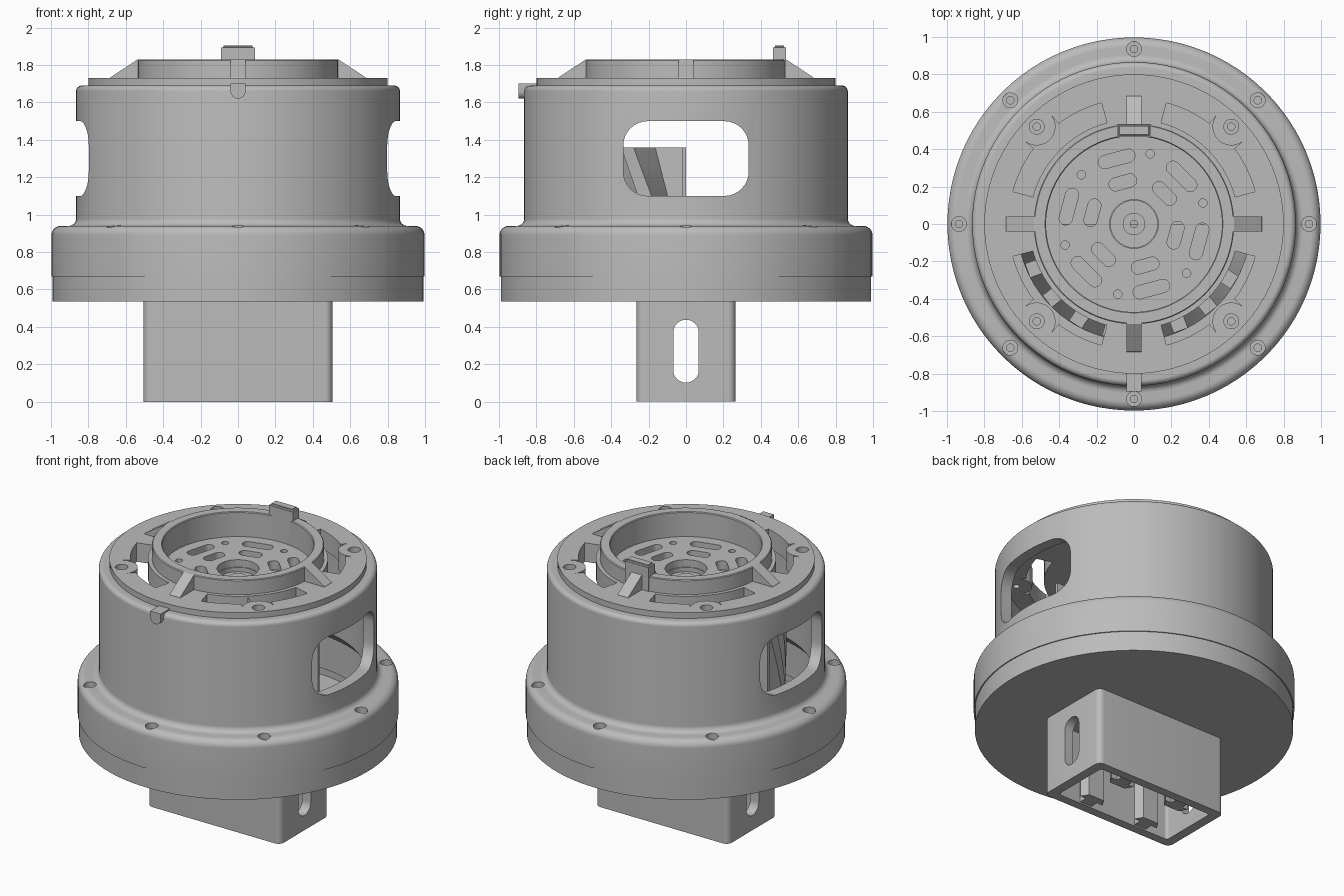
import bpy, bmesh
from math import sin, cos, pi, radians
from mathutils import Matrix, Vector

cube = bpy.data.objects.get("Cube")
if cube:
    bpy.data.objects.remove(cube, do_unlink=True)

grey = bpy.data.materials.new("plain grey")
grey.use_nodes = True
COLOR = (0.5, 0.5, 0.5, 1)
grey.diffuse_color = COLOR
grey.node_tree.nodes["Principled BSDF"].inputs["Base Color"].default_value = COLOR


def finish(bm, name):
    bmesh.ops.recalc_face_normals(bm, faces=bm.faces)
    mesh = bpy.data.meshes.new(name)
    bm.to_mesh(mesh)
    bm.free()
    mesh.materials.append(grey)
    obj = bpy.data.objects.new(name, mesh)
    bpy.context.collection.objects.link(obj)
    return obj


def smooth(obj):
    bpy.ops.object.select_all(action='DESELECT')
    obj.select_set(True)
    bpy.context.view_layer.objects.active = obj
    bpy.ops.object.shade_smooth_by_angle(angle=radians(30))


def prism(bm, outline, z0, z1, mat=Matrix()):
    low = [bm.verts.new(mat @ Vector((x, y, z0))) for x, y in outline]
    top = [bm.verts.new(mat @ Vector((x, y, z1))) for x, y in outline]
    bm.faces.new(low[::-1])
    bm.faces.new(top)
    n = len(low)
    for i in range(n):
        j = (i + 1) % n
        bm.faces.new((low[i], low[j], top[j], top[i]))


def lathe(name, profile, segs=96, closed=True):
    bm = bmesh.new()
    rings = [[bm.verts.new((r * cos(2 * pi * k / segs), r * sin(2 * pi * k / segs), z))
              for k in range(segs)] for r, z in profile]
    n = len(rings)
    for i in range(n if closed else n - 1):
        a, b = rings[i], rings[(i + 1) % n]
        for k in range(segs):
            m = (k + 1) % segs
            bm.faces.new((a[k], a[m], b[m], b[k]))
    if not closed:
        bm.faces.new(rings[0])
        bm.faces.new(rings[-1])
    return finish(bm, name)


def cut(obj, bm):
    cutter = finish(bm, "cutter")
    cutter.hide_render = True
    mod = obj.modifiers.new("cut", 'BOOLEAN')
    mod.operation, mod.solver, mod.object = 'DIFFERENCE', 'EXACT', cutter
    bpy.ops.object.select_all(action='DESELECT')
    bpy.context.view_layer.objects.active = obj
    bpy.ops.object.modifier_apply(modifier="cut")
    bpy.data.objects.remove(cutter, do_unlink=True)


def arc(cx, cy, r, a0, a1, n=8):
    return [(cx + r * cos(radians(a0 + (a1 - a0) * i / n)),
             cy + r * sin(radians(a0 + (a1 - a0) * i / n))) for i in range(n + 1)]


def circle(r, n=24):
    return arc(0, 0, r, 0, 360, n)[:-1]


def rounded(w, h, r):
    # rounded rectangle from half sizes
    corners = ((w - r, h - r), (r - w, h - r), (r - w, r - h), (w - r, r - h))
    return [p for i, (x, y) in enumerate(corners) for p in arc(x, y, r, 90 * i, 90 * i + 90)]


def polar(r, deg):
    return Matrix.Rotation(radians(deg), 4, 'Z') @ Matrix.Translation((r, 0, 0))


def box(bm, x0, x1, y0, y1, z0, z1, mat=Matrix()):
    prism(bm, [(x0, y0), (x1, y0), (x1, y1), (x0, y1)], z0, z1, mat)


ALONG_X = Matrix(((0, 0, 1, 0), (1, 0, 0, 0), (0, 1, 0, 0), (0, 0, 0, 1)))

# Lower disc of the flange
smooth(lathe("base_disc", [(0.99, 0.535), (0.99, 0.67), (0.85, 0.67), (0.85, 0.62)], closed=False))

# Housing: flange with rounded rim, cove and tall wall
housing = lathe("housing", [(0.84, 0.67), (0.997, 0.67)] + arc(0.947, 0.89, 0.05, 0, 90)
                + arc(0.905, 0.98, 0.04, 270, 180) + arc(0.835, 1.66, 0.03, 0, 90)
                + [(0.79, 1.69), (0.79, 0.96), (0.84, 0.9)])
bm = bmesh.new()
prism(bm, rounded(0.335, 0.2, 0.13), -2, 2, Matrix.Translation((0, 0, 1.3)) @ ALONG_X)
cut(housing, bm)
bm = bmesh.new()
for k in range(8):
    prism(bm, circle(0.04), 0.9, 1.0, polar(0.935, 45 * k))
cut(housing, bm)
bm = bmesh.new()
for k in range(8):
    prism(bm, circle(0.02), 0.8, 0.95, polar(0.935, 45 * k))
cut(housing, bm)
smooth(housing)

# Lid with a sunken cup, vents and air slots
lid = lathe("lid", [(0.13, 1.60), (0.8, 1.60), (0.8, 1.73), (0.535, 1.73), (0.535, 1.825),
                    (0.53, 1.83), (0.475, 1.83), (0.47, 1.825), (0.47, 1.66), (0.13, 1.66)])
bm = bmesh.new()
for k in range(4):
    a = 90 * k
    notch = arc(0.735 * cos(radians(45)), 0.735 * sin(radians(45)), 0.1, 305, 145, 12)
    slot = arc(0, 0, 0.56, 75, 15, 16) + arc(0, 0, 0.67, 15, 37, 8) + notch + arc(0, 0, 0.67, 53, 75, 8)
    prism(bm, slot, 1.5, 1.8, Matrix.Rotation(radians(a), 4, 'Z'))
    prism(bm, circle(0.04), 1.69, 1.8, polar(0.735, a + 45))
for k in range(6):
    prism(bm, rounded(0.035, 0.1, 0.034), 1.5, 1.75, polar(0.36, 60 * k + 45))
    prism(bm, rounded(0.035, 0.075, 0.034), 1.5, 1.75, polar(0.23, 60 * k + 45))
    prism(bm, circle(0.022), 1.5, 1.75, polar(0.385, 60 * k + 17))
cut(lid, bm)
bm = bmesh.new()
for k in range(4):
    prism(bm, circle(0.02), 1.5, 1.72, polar(0.735, 90 * k + 45))
cut(lid, bm)
smooth(lid)

# Recessed bearing seat in the cup floor
smooth(lathe("bearing_seat", [(0.02, 1.55), (0.15, 1.55), (0.15, 1.61), (0.125, 1.61),
                              (0.125, 1.58), (0.06, 1.58), (0.06, 1.6), (0.02, 1.6)], 48))

# Four sloping ribs bracing the cup
bm = bmesh.new()
for k in range(4):
    turn = Matrix.Rotation(radians(90 * k), 4, 'Z') @ Matrix(
        ((1, 0, 0, 0), (0, 0, -1, 0), (0, 1, 0, 0), (0, 0, 0, 1)))
    prism(bm, [(0.51, 1.72), (0.69, 1.72), (0.68, 1.735), (0.535, 1.83), (0.51, 1.83)], -0.04, 0.04, turn)
finish(bm, "cup_ribs")

# Tall key on the back of the cup rim
bm = bmesh.new()
box(bm, -0.09, 0.09, 0.465, 0.535, 1.70, 1.905)
bmesh.ops.bevel(bm, geom=[e for e in bm.edges if all(v.co.z > 1.9 for v in e.verts)],
                offset=0.012, segments=3, affect='EDGES')
smooth(finish(bm, "rim_key"))

# Round-ended locating tab on the front
bm = bmesh.new()
ALONG_Y = Matrix(((1, 0, 0, 0), (0, 0, 1, 0), (0, 1, 0, 0), (0, 0, 0, 1)))
prism(bm, [(0.04, 1.70)] + arc(0, 1.66, 0.04, 0, -180, 12) + [(-0.04, 1.70)], -0.895, -0.78, ALONG_Y)
smooth(finish(bm, "front_tab"))

# Half rotor inside: core, back plate and twisted blades
bm = bmesh.new()
prism(bm, arc(0, 0, 0.42, 180, 360, 32), 0.6, 1.36)
box(bm, -0.62, 0.62, -0.02, 0, 0.6, 1.36)
for k in range(9):
    rings = []
    for i in range(9):
        mat = Matrix.Rotation(radians(182 + 18 * k + 28 * (1 - i / 8)), 4, 'Z')
        rings.append([bm.verts.new(mat @ Vector((x, y, 0.6 + 0.095 * i)))
                      for x, y in ((0.4, 0), (0.62, 0), (0.62, 0.08), (0.4, 0.08))])
    for a, b in zip(rings, rings[1:]):
        for j in range(4):
            bm.faces.new((a[j], a[j - 1], b[j - 1], b[j]))
    bm.faces.new(rings[0])
    bm.faces.new(rings[-1])
smooth(finish(bm, "half_rotor"))

# Hollow rectangular socket below, with a slot through its ends
bm = bmesh.new()
prism(bm, rounded(0.505, 0.265, 0.04), 0, 0.54)
socket = finish(bm, "socket")
bm = bmesh.new()
prism(bm, rounded(0.44, 0.205, 0.02), -0.1, 0.5)
cut(socket, bm)
bm = bmesh.new()
prism(bm, rounded(0.068, 0.168, 0.067), -1, 1, Matrix.Translation((0, 0, 0.27)) @ ALONG_X)
cut(socket, bm)
smooth(socket)

# T-shaped guide rails on the long socket walls
bm = bmesh.new()
for x in (-0.22, 0.22):
    for s in (-1, 1):
        rail = [(-0.045, 0.21), (-0.045, 0.15), (-0.09, 0.15), (-0.06, 0.1),
                (0.06, 0.1), (0.09, 0.15), (0.045, 0.15), (0.045, 0.21)]
        prism(bm, [(x + u, s * v) for u, v in rail], 0.01, 0.51)
finish(bm, "socket_rails")
